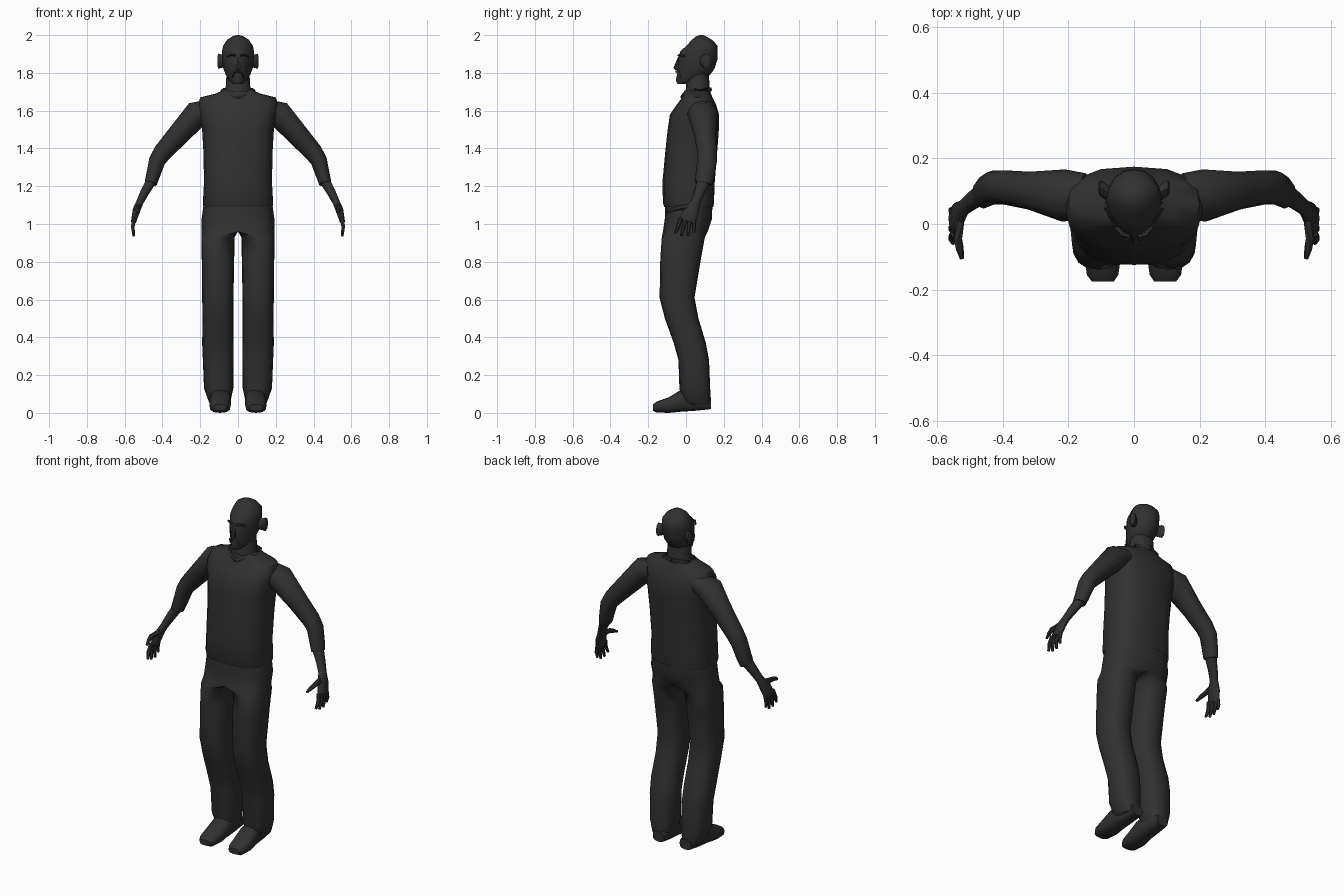
import bpy, bmesh
from math import sin, cos, pi, radians
from mathutils import Vector

dark = bpy.data.materials.new("dark_grey")
dark.diffuse_color = (0.03, 0.03, 0.03, 1)


def spow(v, p):
    return (abs(v) ** (2 / p)) * (1 if v >= 0 else -1)


def oval(x0, x1, a0, a1, h, n=16, p=2.4, taper=0.0, axis="z"):
    """Rounded ring; taper narrows its front; axis is the lofting direction."""
    pts = []
    for i in range(n):
        t = pi / 2 + 2 * pi * i / n
        sx, sa = spow(cos(t), p), spow(sin(t), p)
        k = 1 - taper * max(0, -sa)
        x = (x0 + x1) / 2 + sx * k * (x1 - x0) / 2
        a = (a0 + a1) / 2 + sa * (a1 - a0) / 2
        pts.append(Vector((x, a, h)) if axis == "z" else Vector((x, h, a)))
    return pts


def loft(name, rings, caps=(True, True), mirror=False, angle=50, open_middle=False):
    bm = bmesh.new()
    vs = [[bm.verts.new(p) for p in r] for r in rings]
    n = len(vs[0])
    for a, b in zip(vs, vs[1:]):
        for i in range(n):
            j = (i + 1) % n
            bm.faces.new((a[i], a[j], b[j], b[i]))
    if caps[0]:
        bm.faces.new(vs[0])
    if caps[1]:
        bm.faces.new(vs[-1])
    if open_middle:
        wall = [f for f in bm.faces if all(abs(v.co.x) < 1e-4 for v in f.verts)]
        bmesh.ops.delete(bm, geom=wall, context="FACES")
    bmesh.ops.remove_doubles(bm, verts=bm.verts, dist=1e-5)
    bmesh.ops.recalc_face_normals(bm, faces=bm.faces)
    me = bpy.data.meshes.new(name)
    bm.to_mesh(me)
    bm.free()
    me.materials.append(dark)
    ob = bpy.data.objects.new(name, me)
    bpy.context.collection.objects.link(ob)
    bpy.ops.object.select_all(action="DESELECT")
    ob.select_set(True)
    bpy.context.view_layer.objects.active = ob
    bpy.ops.object.shade_smooth_by_angle(angle=radians(angle))
    if mirror:
        ob.modifiers.new("mirror", "MIRROR")
    return ob


def limb(name, rows, n=10, caps=(True, True)):
    """Tube through (x, y, z, radius along y, radius across), mirrored."""
    c = [Vector(r[:3]) for r in rows]
    rings = []
    for i, r in enumerate(rows):
        t = (c[min(i + 1, len(c) - 1)] - c[max(i - 1, 0)]).normalized()
        v = t.cross(Vector((0, 1, 0))).normalized()
        u = v.cross(t)
        rings.append([c[i] + u * r[3] * cos(2 * pi * k / n) + v * r[4] * sin(2 * pi * k / n)
                      for k in range(n)])
    return loft(name, rings, caps, mirror=True)


# Shirt body: z, half width, front, back
shirt = [(1.09, .183, -.115, .145), (1.11, .186, -.122, .148), (1.22, .18, -.125, .152),
         (1.38, .183, -.11, .165), (1.5, .19, -.097, .174), (1.58, .205, -.085, .175),
         (1.63, .212, -.05, .16), (1.67, .2, -.02, .14), (1.69, .12, -.015, .132),
         (1.705, .085, -.01, .128)]
loft("shirt", [oval(-w, w, f, b, z, p=2.7) for z, w, f, b in shirt], (False, False))

# Trousers: z, inner x, outer x, front, back; the hip rings are cut at the middle
legs = [(1.12, -.18, .18, -.11, .14), (1.03, -.192, .192, -.112, .138),
        (.96, -.194, .194, -.122, .115), (.93, .018, .194, -.128, .1),
        (.82, .02, .192, -.136, .08), (.61, .024, .19, -.14, .045), (.5, .025, .187, -.112, .066),
        (.37, .024, .19, -.065, .105), (.28, .024, .186, -.04, .122), (.13, .025, .18, -.035, .128),
        (.06, .04, .155, -.02, .132), (.04, .05, .14, 0, .132)]
rings = []
for z, a, b, f, k in legs:
    ring = oval(a, b, f, k, z, p=2.5)
    if a < 0:
        for v in ring:
            v.x = max(v.x, 0)
    rings.append(ring)
loft("trousers", rings, (False, True), mirror=True, open_middle=True)

# Shoes: y, centre x, half width, bottom, top
shoe = [(-.175, .095, .034, .012, .045), (-.155, .096, .048, .002, .06),
        (-.09, .095, .057, 0, .083), (-.03, .092, .055, .006, .12),
        (.06, .09, .05, .012, .12), (.132, .088, .038, .02, .08)]
loft("shoe", [oval(x - w, x + w, a, b, y, 12, 2.8, axis="y") for y, x, w, a, b in shoe], mirror=True)

# Sleeves and forearms
limb("sleeve", [(.15, .085, 1.605, .07, .055), (.215, .087, 1.585, .08, .07),
                (.32, .102, 1.468, .058, .058), (.4, .112, 1.378, .052, .05),
                (.428, .112, 1.335, .052, .044), (.452, .1, 1.25, .05, .036),
                (.462, .092, 1.215, .046, .033)], 12)
limb("forearm", [(.458, .094, 1.23, .036, .028), (.495, .07, 1.165, .028, .024),
                 (.52, .05, 1.115, .025, .02), (.537, .03, 1.075, .04, .021),
                 (.552, .008, 1.015, .046, .014)])

# Fingers fan out from the palm
for base, tip, z in ((-.028, -.058, .95), (-.003, -.025, .936), (.02, .01, .936), (.042, .042, .955)):
    mid = (base + tip) / 2
    limb("finger", [(.55, base, 1.03, .012, .012), (.557, mid, .985, .011, .011),
                    (.552, tip, z, .007, .007)], 6)
limb("thumb", [(.532, .02, 1.09, .018, .015), (.537, -.045, 1.085, .014, .014),
               (.532, -.075, 1.075, .012, .012), (.525, -.105, 1.06, .007, .007)], 6)

# Neck and head: z, half width, front, back, face taper
neck = [(1.66, .09, -.01, .13), (1.72, .067, .0, .126), (1.8, .062, .005, .12)]
loft("neck", [oval(-w, w, f, b, z, 14, 2.2) for z, w, f, b in neck], (False, False))
head = [(1.742, .022, -.045, .0, .2), (1.76, .046, -.054, .07, .45), (1.79, .065, -.048, .128, .4),
        (1.825, .078, -.046, .152, .35), (1.87, .083, -.042, .166, .3), (1.915, .085, -.03, .168, .25),
        (1.945, .078, .005, .166, .15), (1.975, .058, .03, .138, .0), (1.994, .028, .055, .105, 0),
        (2.0, .008, .075, .09, 0)]
loft("head", [oval(-w, w, f, b, z, 16, 2.1, t) for z, w, f, b, t in head])

# Nose, moustache, brows and ears
nose = [(1.815, .016, -.058, -.02), (1.828, .017, -.066, -.02), (1.885, .008, -.042, -.02)]
loft("nose", [oval(-w, w, f, b, z, 6, 2) for z, w, f, b in nose])
limb("moustache", [(0, -.05, 1.808, .008, .006), (.02, -.044, 1.803, .008, .006),
                   (.03, -.03, 1.775, .006, .004)], 6)
limb("brow", [(.014, -.038, 1.892, .008, .006), (.035, -.031, 1.896, .008, .006),
              (.055, -.01, 1.888, .006, .005)], 6)
ear = [(.07, .09, .022, .03), (.09, .102, .026, .036), (.104, .11, .024, .04), (.109, .113, .012, .025)]
rings = [[Vector((x, y + a * cos(pi * k / 4), 1.862 + h * sin(pi * k / 4))) for k in range(8)]
         for x, y, a, h in ear]
loft("ear", rings, mirror=True)

# Shirt collar flaps meeting at the throat
limb("collar", [(.0, -.022, 1.672, .008, .012), (.05, -.004, 1.695, .008, .012),
                (.084, .05, 1.706, .008, .012), (.075, .105, 1.71, .008, .012),
                (.0, .13, 1.712, .008, .012)], 6)
